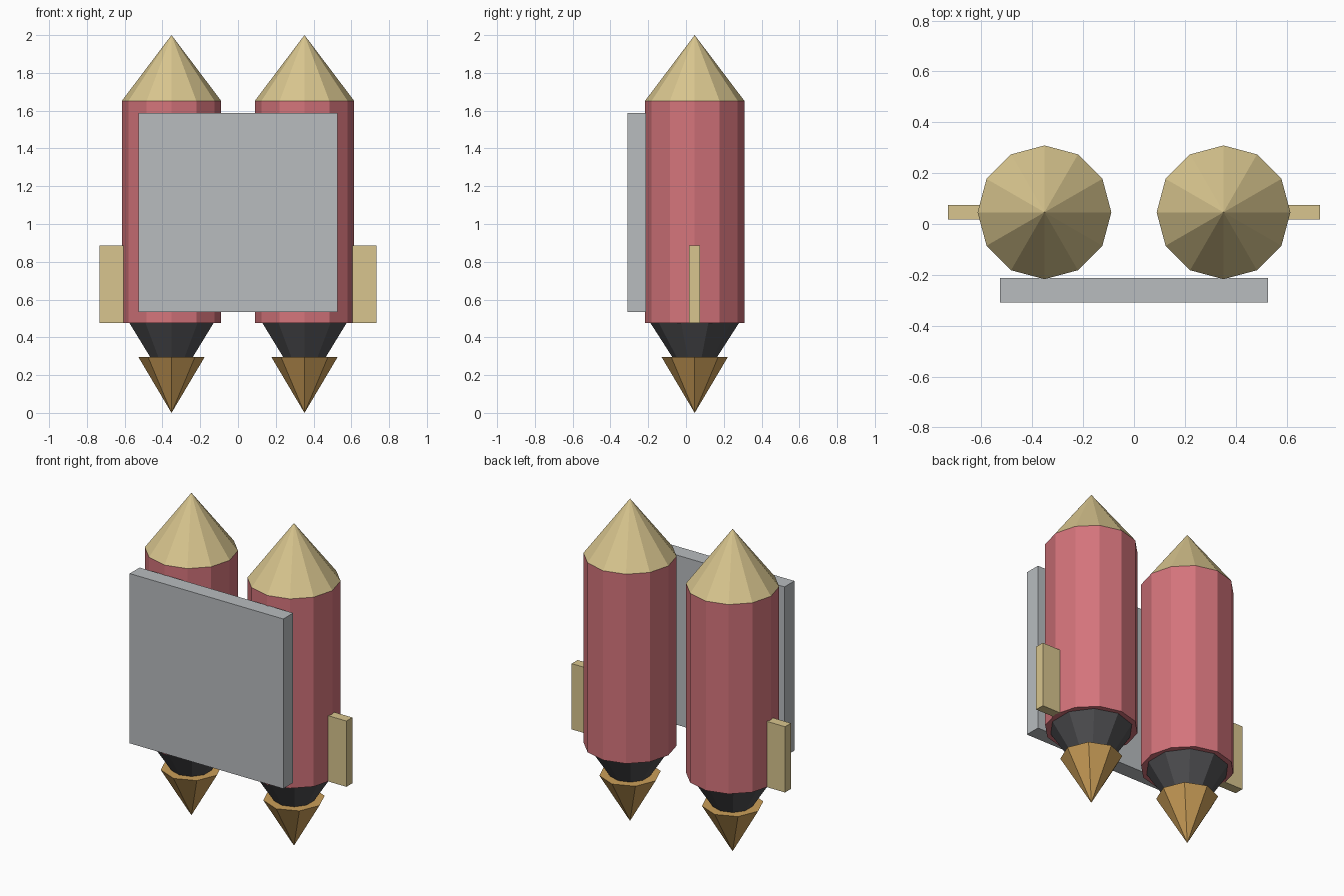
import bpy
import bmesh
from mathutils import Matrix, Vector

if "Cube" in bpy.data.objects:
    bpy.data.objects.remove(bpy.data.objects["Cube"])


def material(name, rgb):
    lin = [((c / 255 + 0.055) / 1.055) ** 2.4 for c in rgb]
    m = bpy.data.materials.new(name)
    m.diffuse_color = (*lin, 1)
    m.use_nodes = True
    m.node_tree.nodes["Principled BSDF"].inputs["Base Color"].default_value = m.diffuse_color
    return m


RED = material("tank red", (212, 116, 123))
TAN = material("sand tan", (216, 197, 142))
GREY = material("panel grey", (184, 188, 191))
DARK = material("nozzle charcoal", (80, 80, 83))
FLAME = material("flame orange", (203, 158, 88))


def finish(bm, name, mat):
    bmesh.ops.recalc_face_normals(bm, faces=bm.faces)
    mesh = bpy.data.meshes.new(name)
    bm.to_mesh(mesh)
    bm.free()
    mesh.materials.append(mat)
    ob = bpy.data.objects.new(name, mesh)
    bpy.context.collection.objects.link(ob)
    return ob


def cone(name, mat, x, y, z0, z1, r0, r1, sides):
    """Capped frustum or cone standing from z0 to z1, one corner facing +y."""
    bm = bmesh.new()
    bmesh.ops.create_cone(bm, cap_ends=True, segments=sides, radius1=r0,
                          radius2=r1, depth=z1 - z0,
                          matrix=Matrix.Translation((x, y, (z0 + z1) / 2)))
    bmesh.ops.remove_doubles(bm, verts=bm.verts, dist=1e-5)
    return finish(bm, name, mat)


def box(name, mat, lo, hi):
    lo, hi = Vector(lo), Vector(hi)
    bm = bmesh.new()
    bmesh.ops.create_cube(bm, size=1)
    for v in bm.verts:
        v.co = (lo + hi) / 2 + v.co * (hi - lo)
    return finish(bm, name, mat)


X, Y, R = 0.352, 0.046, 0.263

# Back plate joining the two tanks
box("back_plate", GREY, (-0.527, -0.309, 0.535), (0.527, -0.212, 1.588))

for side, s in (("left", -1), ("right", 1)):
    # Tank with pointed cap
    cone(side + "_tank", RED, s * X, Y, 0.477, 1.652, R, R, 12)
    cone(side + "_nose_cone", TAN, s * X, Y, 1.652, 2.0, R, 0, 12)
    # Nozzle and flame below
    cone(side + "_nozzle", DARK, s * X, Y, 0.29, 0.477, 0.115, 0.235, 10)
    cone(side + "_flame", FLAME, s * X, Y, 0.0, 0.295, 0, 0.175, 8)
    # Side fin
    xs = sorted((s * 0.6, s * 0.732))
    box(side + "_fin", TAN, (xs[0], 0.017, 0.477), (xs[1], 0.075, 0.885))
